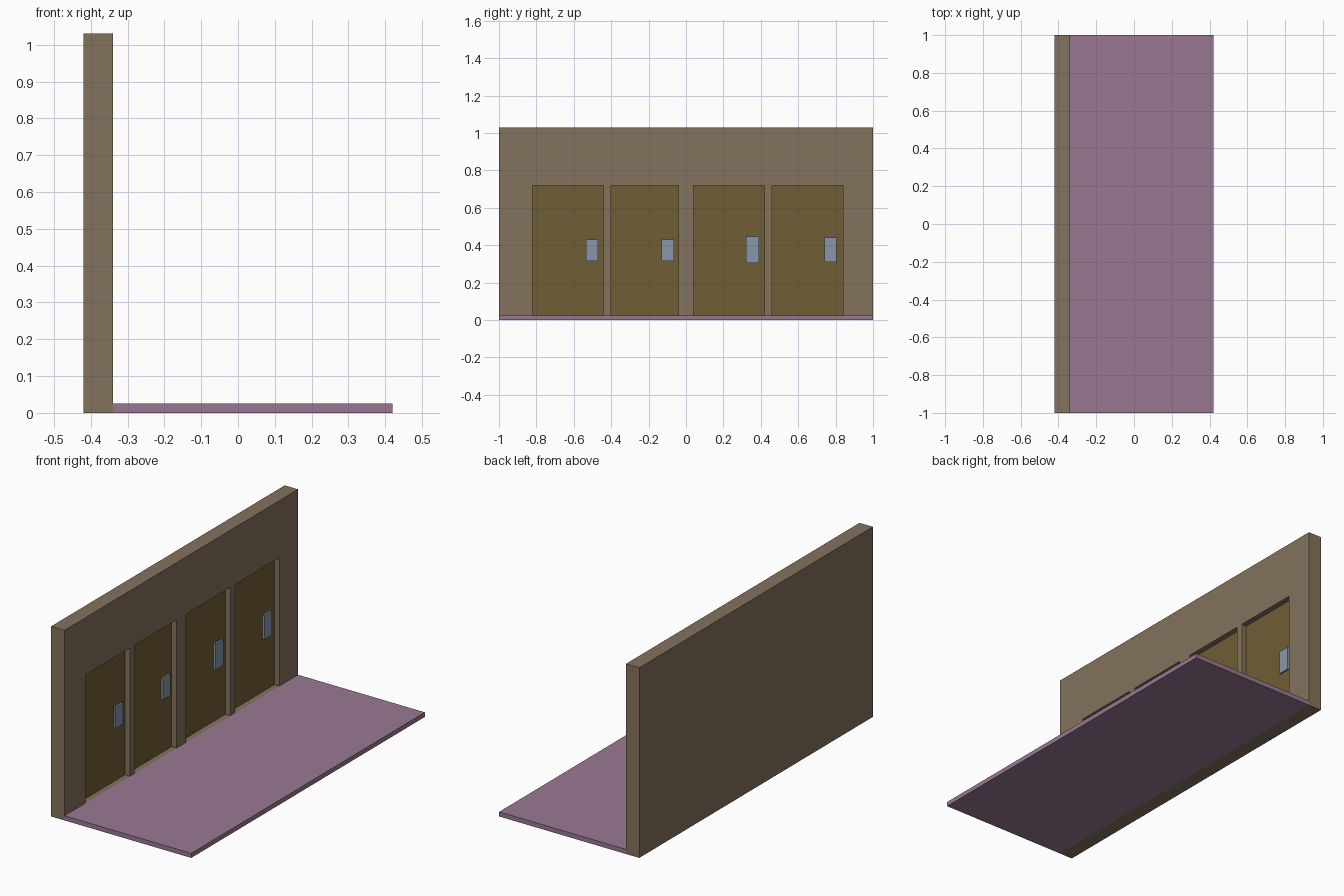
import bpy

if "Cube" in bpy.data.objects:
    bpy.data.objects.remove(bpy.data.objects["Cube"])


def material(name, rgb):
    mat = bpy.data.materials.new(name)
    mat.diffuse_color = (*rgb, 1)
    mat.use_nodes = True
    mat.node_tree.nodes["Principled BSDF"].inputs["Base Color"].default_value = mat.diffuse_color
    return mat


def box(name, x, y, z, mat=None):
    """Box from (min, max) extents on each axis."""
    bpy.ops.mesh.primitive_cube_add(size=1)
    ob = bpy.context.object
    ob.name = name
    ob.location = [(a + b) / 2 for a, b in (x, y, z)]
    ob.scale = [b - a for a, b in (x, y, z)]
    bpy.ops.object.transform_apply(location=True, rotation=False, scale=True)
    if mat:
        ob.data.materials.append(mat)
    return ob


wall_mat = material("wall_brown", (0.23, 0.17, 0.11))
door_mat = material("door_brown", (0.16, 0.11, 0.035))
floor_mat = material("floor_mauve", (0.32, 0.19, 0.29))
plate_mat = material("plate_grey_blue", (0.25, 0.31, 0.39))

FLOOR_TOP, DOOR_TOP = 0.025, 0.72
WALL_FRONT, DOOR_FRONT, POCKET_BACK = -0.34, -0.37, -0.39

# Floor slab and wall
box("floor", (WALL_FRONT, 0.42), (-1, 1), (0, FLOOR_TOP), floor_mat)
wall = box("wall", (-0.42, WALL_FRONT), (-1, 1), (0, 1.03), wall_mat)

# Each door: y extent, then handle plate y and z extents
doors = [
    ((-0.82, -0.44), (-0.535, -0.47), (0.315, 0.43)),
    ((-0.40, -0.04), (-0.13, -0.065), (0.315, 0.43)),
    ((0.04, 0.42), (0.32, 0.39), (0.305, 0.445)),
    ((0.46, 0.84), (0.74, 0.805), (0.31, 0.44)),
]

for i, (door_y, plate_y, plate_z) in enumerate(doors, 1):
    # Doorway pocket cut into the wall
    cutter = box("doorway_cutter", (POCKET_BACK, 0), door_y, (FLOOR_TOP, DOOR_TOP), wall_mat)
    cutter.hide_render = True
    mod = wall.modifiers.new("doorway", 'BOOLEAN')
    mod.operation = 'DIFFERENCE'
    mod.solver = 'EXACT'
    mod.object = cutter
    bpy.context.view_layer.objects.active = wall
    bpy.ops.object.modifier_apply(modifier=mod.name)
    bpy.data.objects.remove(cutter)

    # Recessed door and its raised handle plate
    box(f"door_{i}", (POCKET_BACK, DOOR_FRONT), door_y, (FLOOR_TOP, DOOR_TOP), door_mat)
    box(f"handle_plate_{i}", (DOOR_FRONT, DOOR_FRONT + 0.01), plate_y, plate_z, plate_mat)
